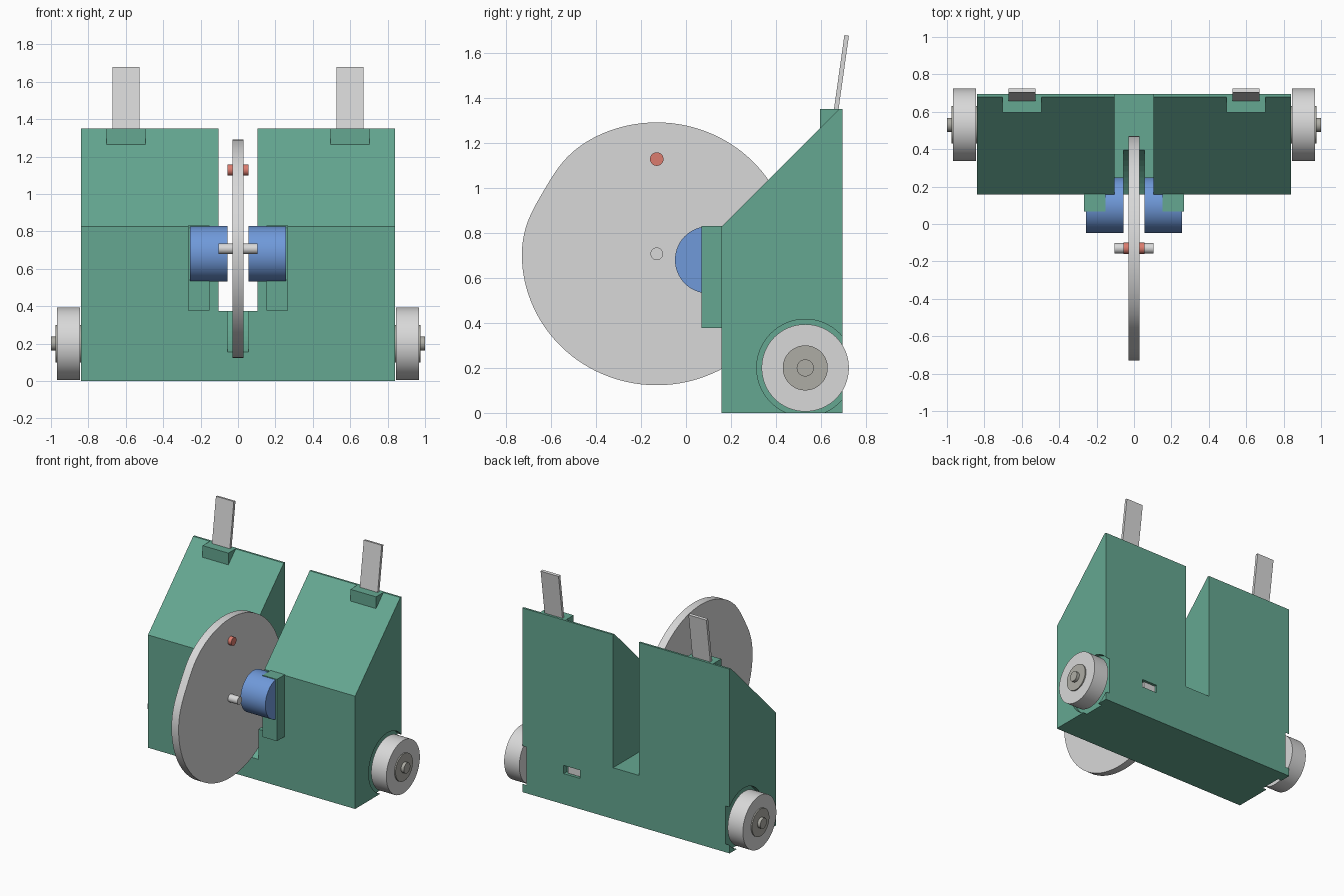
import bpy, bmesh
from math import sin, cos, pi, exp, radians

if "Cube" in bpy.data.objects:
    bpy.data.objects.remove(bpy.data.objects["Cube"])


def material(name, rgb):
    m = bpy.data.materials.new(name)
    m.use_nodes = True
    m.diffuse_color = (*rgb, 1)
    m.node_tree.nodes["Principled BSDF"].inputs["Base Color"].default_value = (*rgb, 1)
    return m


GREEN = material("sea green", (0.13, 0.39, 0.285))
GREY = material("light grey", (0.69, 0.69, 0.69))
HUB = material("warm grey", (0.42, 0.415, 0.375))
BLUE = material("motor blue", (0.16, 0.32, 0.70))
RED = material("soft red", (0.71, 0.20, 0.156))


def prism(name, outline, x0, x1, mat, smooth=False):
    """Extrude a (y, z) outline along x."""
    bm = bmesh.new()
    face = bm.faces.new([bm.verts.new((x0, y, z)) for y, z in outline])
    ext = bmesh.ops.extrude_face_region(bm, geom=[face])["geom"]
    moved = [v for v in ext if isinstance(v, bmesh.types.BMVert)]
    bmesh.ops.translate(bm, verts=moved, vec=(x1 - x0, 0, 0))
    bmesh.ops.recalc_face_normals(bm, faces=bm.faces)
    mesh = bpy.data.meshes.new(name)
    bm.to_mesh(mesh)
    bm.free()
    mesh.materials.append(mat)
    ob = bpy.data.objects.new(name, mesh)
    bpy.context.collection.objects.link(ob)
    if smooth:
        activate(ob)
        bpy.ops.object.shade_smooth_by_angle(angle=radians(30))
    return ob


def activate(ob):
    bpy.ops.object.select_all(action="DESELECT")
    ob.select_set(True)
    bpy.context.view_layer.objects.active = ob


def circle(y, z, r, n=64):
    return [(y + r * cos(2 * pi * i / n), z + r * sin(2 * pi * i / n)) for i in range(n)]


def rect(y0, y1, z0, z1):
    return [(y0, z0), (y1, z0), (y1, z1), (y0, z1)]


def cut(ob, cutter):
    cutter.hide_render = True
    activate(ob)
    mod = ob.modifiers.new("cut", "BOOLEAN")
    mod.operation = "DIFFERENCE"
    mod.solver = "EXACT"
    mod.object = cutter
    bpy.ops.object.modifier_apply(modifier=mod.name)
    bpy.data.objects.remove(cutter)


DISC = (-0.13, 0.707)
WHEEL = (0.53, 0.2)

# Body: sloped housing with central gap, disc groove, wheel recesses, switch opening
body = prism("body", [(0.157, 0), (0.695, 0), (0.695, 1.35), (0.68, 1.35), (0.157, 0.827)],
             -0.84, 0.84, GREEN)
cut(body, prism("gap_cutter", rect(0, 1, 0.375, 2), -0.105, 0.105, GREEN))
cut(body, prism("groove_cutter", circle(*DISC, 0.623, 96), -0.055, 0.055, GREEN))
for s in (-1, 1):
    cut(body, prism("recess_cutter", circle(*WHEEL, 0.216), s * 0.808, s * 1.2, GREEN))
cut(body, prism("switch_cutter", rect(0.66, 0.8, 0.225, 0.285), 0.375, 0.505, GREEN))
prism("switch", rect(0.655, 0.682, 0.23, 0.28), 0.38, 0.48, GREY)

# Paired parts
for s, side in ((1, "left"), (-1, "right")):
    prism(side + "_wheel", circle(*WHEEL, 0.194), s * 0.845, s * 0.968, GREY, True)
    prism(side + "_hub", circle(*WHEEL, 0.1), s * 0.8, s * 0.977, HUB, True)
    prism(side + "_axle", circle(*WHEEL, 0.038, 32), s * 0.79, s * 1.0, HUB, True)
    prism(side + "_motor", circle(0.1, 0.68, 0.149), s * 0.055, s * 0.256, BLUE, True)
    # Bracket sits a hair above the motor crown so the surfaces stay apart
    prism(side + "_motor_bracket", rect(0.068, 0.16, 0.378, 0.831), s * 0.152, s * 0.268, GREEN)
    prism(side + "_strip_holder", rect(0.595, 0.694, 1.265, 1.351), s * 0.495, s * 0.703, GREEN)
    prism(side + "_strip", [(0.652, 1.31), (0.672, 1.307), (0.724, 1.676), (0.704, 1.679)],
          s * 0.527, s * 0.672, GREY)

# Large disc, slightly wider than tall with a shallow flat on its upper front edge
rim = []
for i in range(120):
    a = 2 * pi * i / 120
    k = 1 - 0.035 * exp(-((a - radians(150)) / radians(16)) ** 2)
    rim.append((DISC[0] + 0.6 * k * cos(a), DISC[1] + 0.584 * k * sin(a)))
prism("disc", rim, -0.029, 0.029, GREY, True)
prism("disc_shaft", circle(*DISC, 0.028, 32), -0.105, 0.105, GREY, True)
prism("disc_pin", circle(-0.13, 1.128, 0.03, 32), -0.057, 0.057, RED, True)
